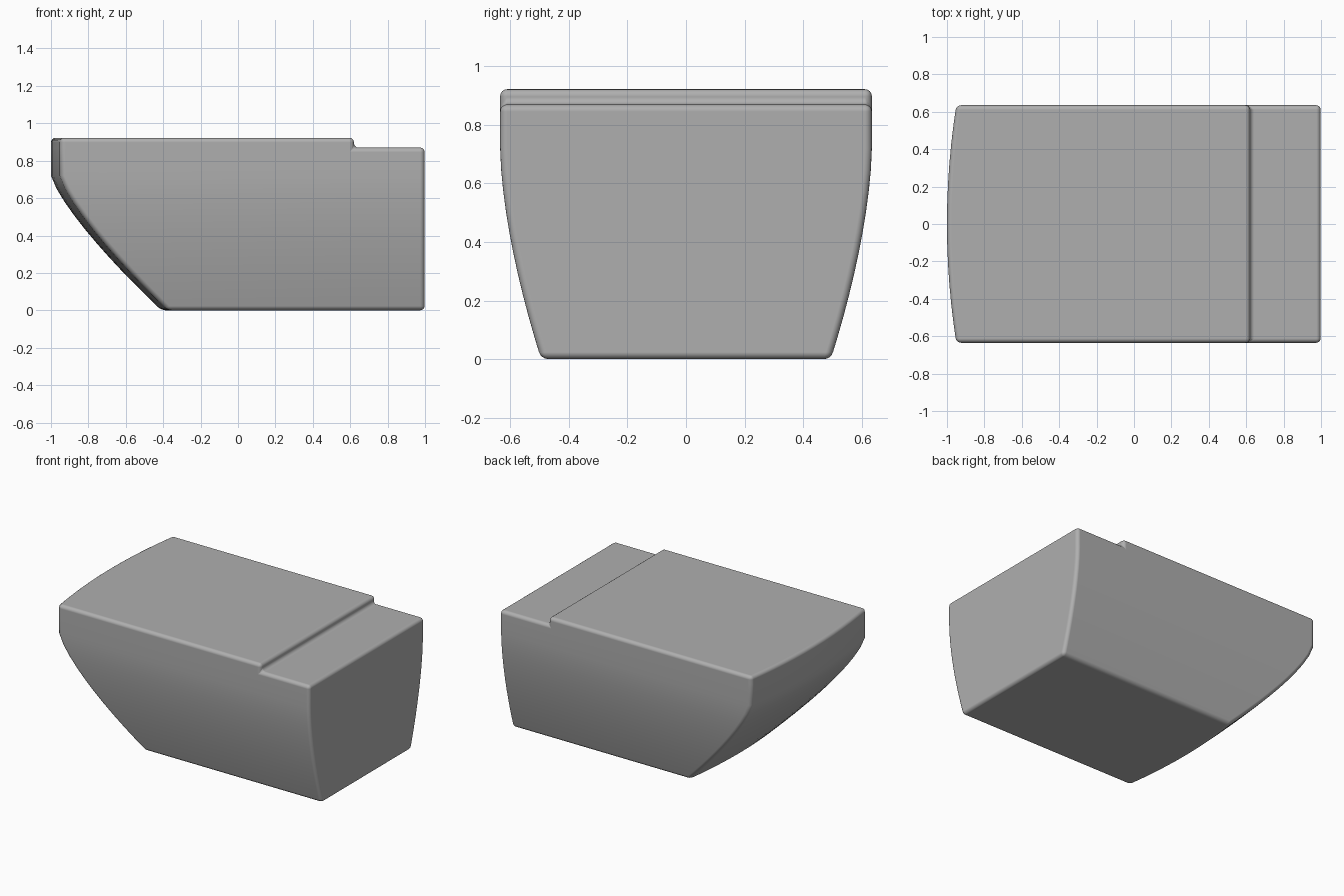
import bpy, bmesh, math

if "Cube" in bpy.data.objects:
    bpy.data.objects.remove(bpy.data.objects["Cube"])

BEND, STEP_X, STEP_Z, TOP_Z, BACK_X = 0.72, 0.62, 0.87, 0.922, 0.998
BOW = 12  # segments across the bowed end


def outline(z):
    """Horizontal outline at height z: bowed end, then step points and square back."""
    t = min(z / BEND, 1)
    half = 0.495 + 0.14 * (1 - (1 - t) ** 1.62)
    end = -0.41 - 0.59 * (1 - (1 - t) ** 1.28)
    bow = 0.036 + 0.014 * t
    pts = []
    for i in range(BOW + 1):
        u = 1 - 2 * i / BOW
        pts.append((end + bow * u * u, half * u, z))
    return pts + [(STEP_X, -half, z), (BACK_X, -half, z), (BACK_X, half, z), (STEP_X, half, z)]


bm = bmesh.new()

# Tapered body walls
levels = [BEND * i / 10 for i in range(11)] + [STEP_Z]
rings = [[bm.verts.new(p) for p in outline(z)] for z in levels]
n = len(rings[0])
for a, b in zip(rings, rings[1:]):
    for i in range(n):
        j = (i + 1) % n
        bm.faces.new((a[i], a[j], b[j], b[i]))
bm.faces.new(rings[0][::-1])

# Low back ledge and raised lid
top = rings[-1]
s = BOW + 1
bm.faces.new(top[s:s + 4])
lid_base = top[:s + 1] + [top[-1]]
lid = [bm.verts.new((v.co.x, v.co.y, TOP_Z)) for v in lid_base]
m = len(lid)
for i in range(m):
    j = (i + 1) % m
    bm.faces.new((lid_base[i], lid_base[j], lid[j], lid[i]))
bm.faces.new(lid)
bmesh.ops.recalc_face_normals(bm, faces=bm.faces)

mesh = bpy.data.meshes.new("bowl_body")
bm.to_mesh(mesh)
bm.free()
body = bpy.data.objects.new("bowl_body", mesh)
bpy.context.collection.objects.link(body)

# Mid-grey finish
grey = bpy.data.materials.new("mid_grey")
grey.diffuse_color = (0.43, 0.43, 0.43, 1)
grey.use_nodes = True
grey.node_tree.nodes["Principled BSDF"].inputs["Base Color"].default_value = grey.diffuse_color
mesh.materials.append(grey)

# Softened edges with smooth shading
bevel = body.modifiers.new("soft_edges", 'BEVEL')
bevel.width = 0.024
bevel.segments = 4
bevel.limit_method = 'ANGLE'
bevel.angle_limit = math.radians(40)
bevel.harden_normals = True
bpy.context.view_layer.objects.active = body
body.select_set(True)
bpy.ops.object.shade_smooth()
